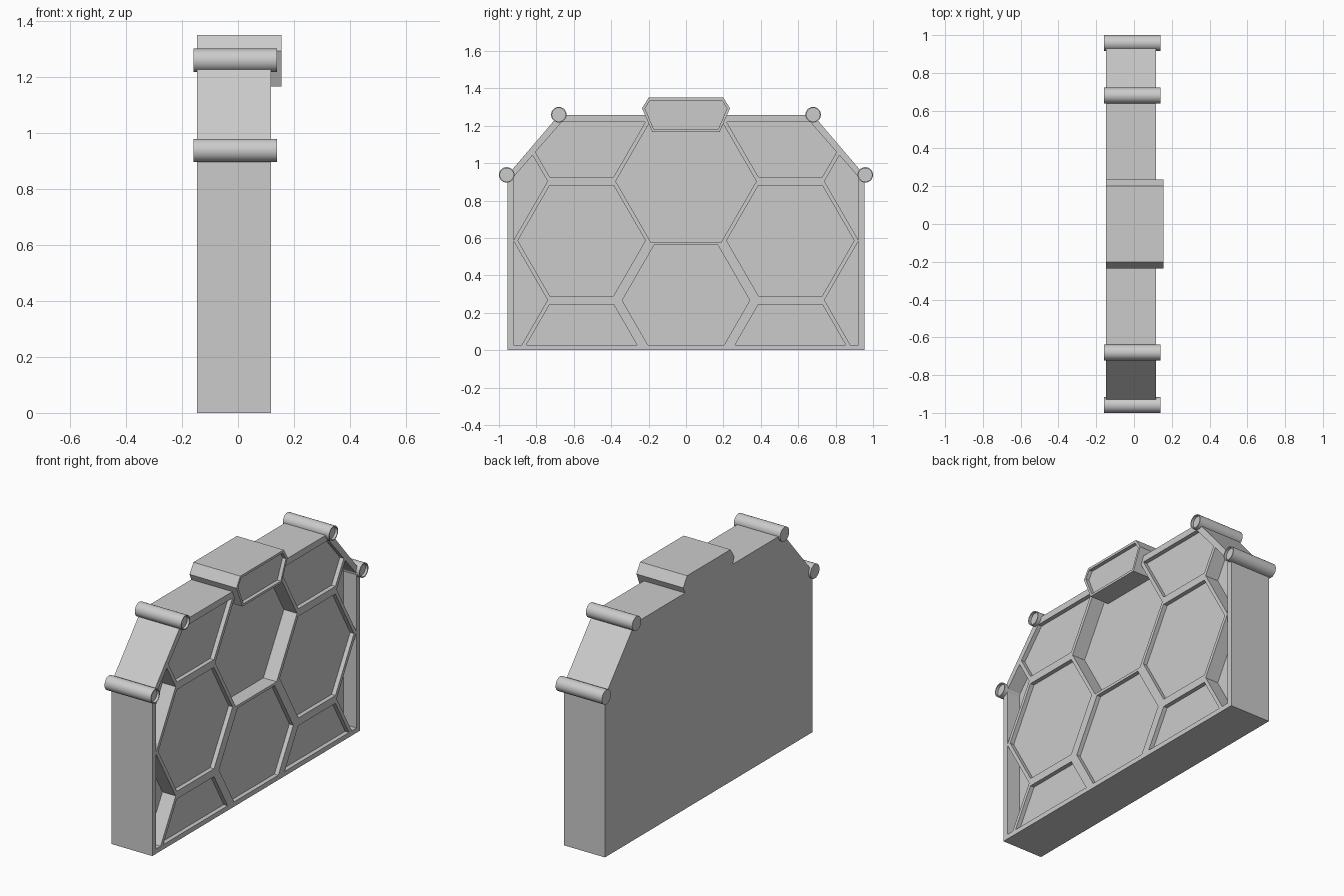
import bpy, bmesh, math

if "Cube" in bpy.data.objects:
    bpy.data.objects.remove(bpy.data.objects["Cube"])

BACK, FRONT = -0.147, 0.117
OUTLINE = [(-0.955, 0), (0.955, 0), (0.955, 0.935), (0.68, 1.257), (-0.68, 1.257), (-0.955, 0.935)]
INNER = [(-0.923, 0.028), (0.923, 0.028), (0.923, 0.925), (0.665, 1.219), (-0.665, 1.219), (-0.923, 0.925)]


def add_prism(bm, pts, x0, x1):
    """Extrude a (y, z) polygon along x."""
    face = bm.faces.new([bm.verts.new((x0, y, z)) for y, z in pts])
    new = bmesh.ops.extrude_face_region(bm, geom=[face])["geom"]
    bmesh.ops.translate(bm, vec=(x1 - x0, 0, 0),
                        verts=[v for v in new if isinstance(v, bmesh.types.BMVert)])


def make_object(name, bm):
    bmesh.ops.recalc_face_normals(bm, faces=bm.faces)
    mesh = bpy.data.meshes.new(name)
    bm.to_mesh(mesh)
    bm.free()
    ob = bpy.data.objects.new(name, mesh)
    bpy.context.collection.objects.link(ob)
    return ob


def hexagon(cy, cz, r):
    return [(cy + r * math.cos(i * math.pi / 3), cz + r * math.sin(i * math.pi / 3)) for i in range(6)]


def clip(poly, border):
    """Keep the part of a polygon inside a convex counter-clockwise border."""
    for i, (ay, az) in enumerate(border):
        by, bz = border[(i + 1) % len(border)]
        side = lambda p: (by - ay) * (p[1] - az) - (bz - az) * (p[0] - ay)
        out = []
        for j, p in enumerate(poly):
            q = poly[(j + 1) % len(poly)]
            dp, dq = side(p), side(q)
            if dp >= 0:
                out.append(p)
            if dp * dq < 0:
                t = dp / (dp - dq)
                out.append((p[0] + t * (q[0] - p[0]), p[1] + t * (q[1] - p[1])))
        poly = out
    return poly


def end_recess(bm, width, depth):
    """Inset the +x end face and push it back."""
    cap = max(bm.faces, key=lambda f: f.calc_center_median().x)
    bmesh.ops.inset_region(bm, faces=[cap], thickness=width)
    cap_new = bmesh.ops.extrude_face_region(bm, geom=[cap])["geom"]
    bmesh.ops.translate(bm, vec=(-depth, 0, 0),
                        verts=[v for v in cap_new if isinstance(v, bmesh.types.BMVert)])
    if cap.is_valid:
        bmesh.ops.delete(bm, geom=[cap], context='FACES_ONLY')


# Main slab
bm = bmesh.new()
add_prism(bm, OUTLINE, BACK, FRONT)
slab = make_object("wall_panel", bm)

# Honeycomb pockets: (y, z, radius, depth) on a hexagonal lattice
COL, SHALLOW, DEEP = 0.558, 0.025, 0.085
cells = [(0, 0.266, 0.341, SHALLOW), (0, 0.903, 0.376, DEEP)]
for s in (-1, 1):
    cells += [(s * COL, z, 0.341, SHALLOW) for z in (-0.05, 0.586, 1.221)]
    cells += [(s * 2 * COL, z, 0.376, DEEP) for z in (0.268, 0.903)]
bm = bmesh.new()
for y, z, r, depth in cells:
    add_prism(bm, clip(hexagon(y, z, r), INNER), FRONT - depth, FRONT + 0.1)
cutter = make_object("pocket_cutter", bm)
cutter.hide_render = True
cutter.hide_set(True)
cut = slab.modifiers.new("pockets", 'BOOLEAN')
cut.operation, cut.solver, cut.object = 'DIFFERENCE', 'EXACT', cutter

# Crown block with framed face
bm = bmesh.new()
add_prism(bm, [(-0.18, 1.166), (0.18, 1.166), (0.235, 1.293), (0.2, 1.35), (-0.2, 1.35), (-0.235, 1.293)],
          BACK, 0.155)
end_recess(bm, 0.016, 0.022)
make_object("crown_block", bm)

# Corner rods with hollow front ends
for side, label in ((-1, "left"), (1, "right")):
    for y, z, level in ((0.9585, 0.937, "lower"), (0.68, 1.259, "upper")):
        bm = bmesh.new()
        ring = [(side * y + 0.0415 * math.cos(i * math.tau / 32), z + 0.0415 * math.sin(i * math.tau / 32))
                for i in range(32)]
        add_prism(bm, ring, -0.159, 0.139)
        end_recess(bm, 0.006, 0.015)
        rod = make_object(f"{label}_{level}_rod", bm)
        bpy.ops.object.select_all(action='DESELECT')
        rod.select_set(True)
        bpy.context.view_layer.objects.active = rod
        bpy.ops.object.shade_smooth_by_angle(angle=math.radians(30))
